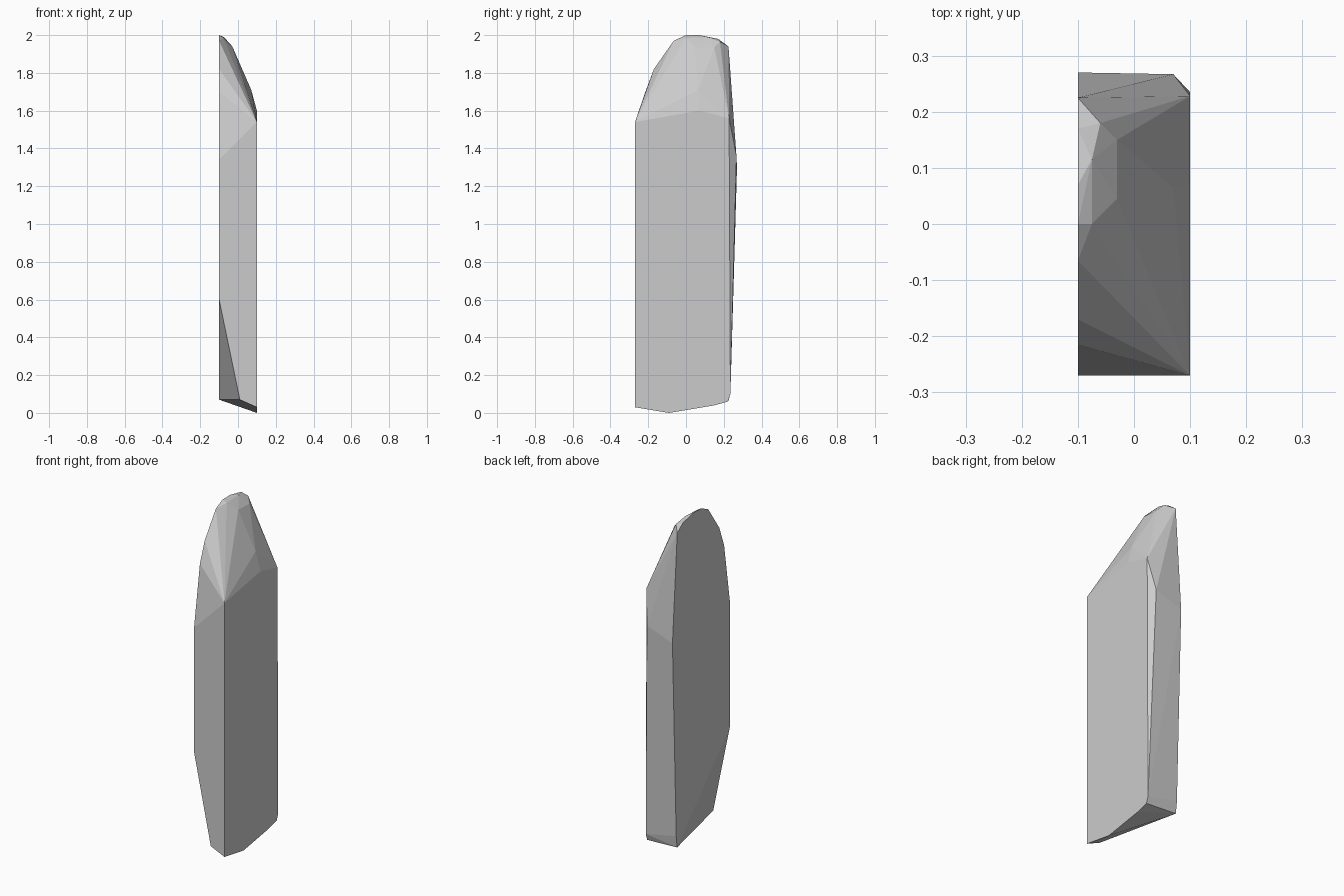
import bpy, bmesh, math

if "Cube" in bpy.data.objects:
    bpy.data.objects.remove(bpy.data.objects["Cube"])

# One flat grey stone colour
grey = bpy.data.materials.new("stone grey")
grey.diffuse_color = (0.6, 0.6, 0.6, 1)
grey.use_nodes = True
grey.node_tree.nodes["Principled BSDF"].inputs["Base Color"].default_value = grey.diffuse_color

# Tall rounded outline (y, z) of the flat left side
left_outline = [(-0.27, 0.60), (-0.27, 1.34), (-0.215, 1.70), (-0.17, 1.82),
                (-0.065, 1.97), (0.0, 2.0), (0.07, 2.0), (0.17, 1.98),
                (0.225, 1.94), (0.27, 1.30), (0.235, 0.14), (0.226, 0.07)]

# Shorter outline (y, z) of the flat right side
right_outline = [(-0.27, 0.03), (-0.27, 1.54), (0.07, 1.60), (0.228, 1.56),
                 (0.235, 0.10), (0.222, 0.06), (0.15, 0.04), (-0.09, 0.0)]

# Chipped corners between the two sides: crown, back edge, lower front
chips = [(-0.075, 0.0, 1.985), (-0.075, 0.115, 1.99), (-0.06, 0.18, 1.965),
         (-0.03, 0.045, 1.94), (-0.03, 0.15, 1.935), (0.07, 0.065, 1.71),
         (0.07, 0.267, 1.36), (0.01, -0.27, 0.07)]

points = [(-0.1, y, z) for y, z in left_outline]
points += [(0.1, y, z) for y, z in right_outline]
points += chips

# Stone slab: faceted shell wrapped around the outlines
bm = bmesh.new()
for p in points:
    bm.verts.new(p)
hull = bmesh.ops.convex_hull(bm, input=bm.verts[:])
loose = [v for v in bm.verts if not v.link_faces]
bmesh.ops.delete(bm, geom=loose, context='VERTS')
bmesh.ops.dissolve_limit(bm, angle_limit=math.radians(0.2),
                         verts=bm.verts[:], edges=bm.edges[:])
bmesh.ops.recalc_face_normals(bm, faces=bm.faces[:])

mesh = bpy.data.meshes.new("stone_shard")
bm.to_mesh(mesh)
bm.free()
mesh.materials.append(grey)
shard = bpy.data.objects.new("stone_shard", mesh)
bpy.context.collection.objects.link(shard)
